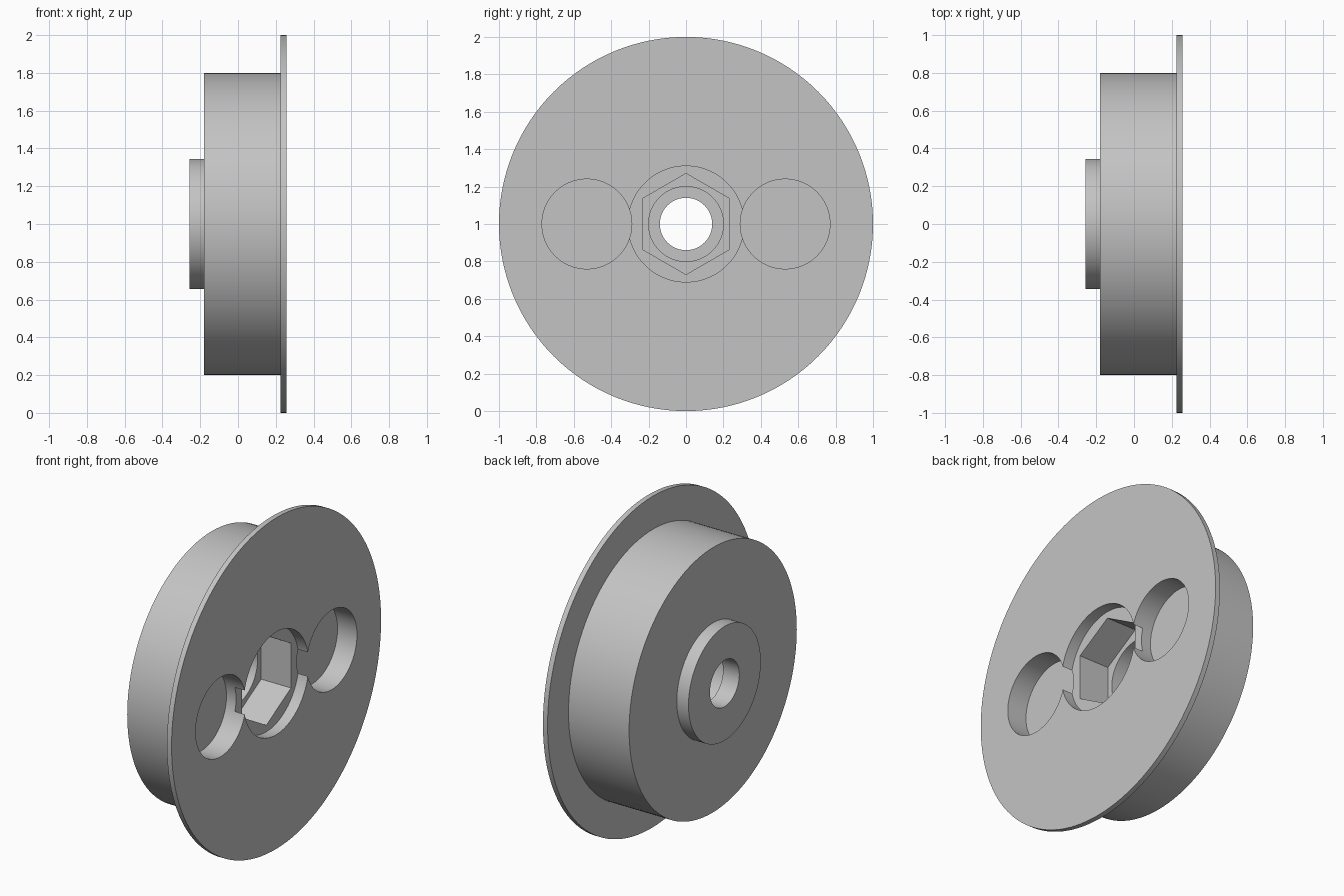
import bpy, bmesh, math
from mathutils import Matrix, Vector

cube = bpy.data.objects.get("Cube")
if cube:
    bpy.data.objects.remove(cube, do_unlink=True)

grey = bpy.data.materials.new("plain_grey")
grey.use_nodes = True
colour = (0.55, 0.55, 0.55, 1)
grey.diffuse_color = colour
grey.node_tree.nodes["Principled BSDF"].inputs["Base Color"].default_value = colour

SEGMENTS = 128
FACE = 0.256  # outer face of the flange


def add_object(name, bm):
    bmesh.ops.recalc_face_normals(bm, faces=bm.faces)
    mesh = bpy.data.meshes.new(name)
    bm.to_mesh(mesh)
    bm.free()
    mesh.materials.append(grey)
    obj = bpy.data.objects.new(name, mesh)
    bpy.context.collection.objects.link(obj)
    return obj


def lathe(name, profile):
    """Revolve a closed (x, radius) profile about the axle."""
    bm = bmesh.new()
    rings = []
    for x, r in profile:
        angles = [2 * math.pi * i / SEGMENTS for i in range(SEGMENTS)]
        rings.append([bm.verts.new((x, r * math.sin(a), 1 + r * math.cos(a))) for a in angles])
    for a, b in zip(rings, rings[1:] + rings[:1]):
        for i in range(SEGMENTS):
            j = (i + 1) % SEGMENTS
            bm.faces.new((a[i], a[j], b[j], b[i]))
    return add_object(name, bm)


def cut(body, name, y, radius, depth, sides):
    """Sink a prism into the flange face, with a corner pointing up."""
    bm = bmesh.new()
    length = depth + 0.1
    centre = Vector((FACE - depth + length / 2, y, 1))
    bmesh.ops.create_cone(bm, cap_ends=True, segments=sides, radius1=radius,
                          radius2=radius, depth=length,
                          matrix=Matrix.Translation(centre) @ Matrix.Rotation(math.pi / 2, 4, "Y"))
    # Aim the first corner straight up
    first = min(bm.verts, key=lambda v: -v.co.z)
    offset = math.atan2(first.co.y - y, first.co.z - 1)
    bmesh.ops.rotate(bm, cent=centre, matrix=Matrix.Rotation(offset, 3, "X"), verts=bm.verts)
    cutter = add_object(name, bm)
    cutter.hide_render = True
    mod = body.modifiers.new(name, "BOOLEAN")
    mod.operation, mod.solver, mod.object = "DIFFERENCE", "EXACT", cutter
    bpy.context.view_layer.objects.active = body
    bpy.ops.object.modifier_apply(modifier=name)
    bpy.data.objects.remove(cutter, do_unlink=True)


# Flanged wheel with rear hub, stepped axle bore and round face recess
wheel = lathe("flanged_wheel", [
    (-0.258, 0.14), (-0.258, 0.345), (-0.18, 0.345), (-0.18, 0.8),
    (0.225, 0.8), (0.225, 1.0), (FACE, 1.0), (FACE, 0.31),
    (0.19, 0.31), (0.19, 0.2), (-0.15, 0.2), (-0.15, 0.14),
])

# Hexagonal nut pocket
cut(wheel, "nut_pocket", 0, 0.27, 0.265, 6)

# Round blind pockets on either side of the hub
for side in (-1, 1):
    cut(wheel, "round_pocket", side * 0.53, 0.24, 0.13, 96)

bpy.ops.object.select_all(action="DESELECT")
wheel.select_set(True)
bpy.context.view_layer.objects.active = wheel
bpy.ops.object.shade_smooth_by_angle(angle=math.radians(30))
